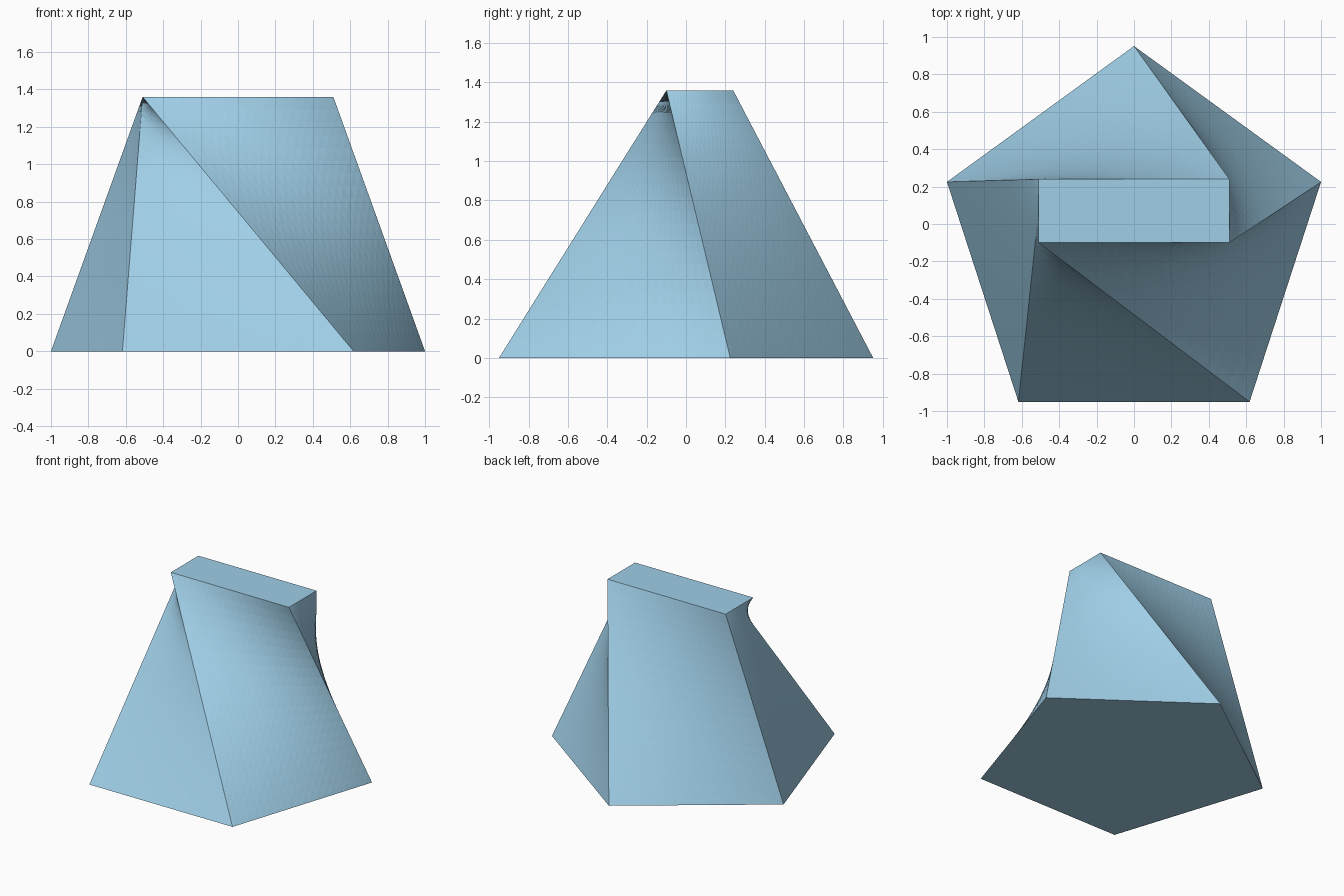
import bpy, bmesh
from math import cos, sin, radians
from mathutils import Vector

if "Cube" in bpy.data.objects:
    bpy.data.objects.remove(bpy.data.objects["Cube"])

N = 20            # subdivisions per side and along the height
HEIGHT = 1.36
R, CY = 1.0515, -0.10

# Pentagon base and the matching points on the rectangular top
base = [Vector((R * cos(radians(90 + 72 * i)), CY + R * sin(radians(90 + 72 * i)), 0))
        for i in range(5)]
top = [Vector((x, y, HEIGHT)) for x, y in
       ((0.51, 0.24), (-0.51, 0.24), (-0.51, 0.07), (-0.51, -0.10), (0.51, -0.10))]


def outline(points):
    """Split every side of a closed outline into N equal steps."""
    return [p.lerp(points[(i + 1) % len(points)], k / N)
            for i, p in enumerate(points) for k in range(N)]


# Ruled side surfaces, built as stacked rings
low, high = outline(base), outline(top)
count = len(low)
bm = bmesh.new()
rings = [[bm.verts.new(a.lerp(b, s / N)) for a, b in zip(low, high)]
         for s in range(N + 1)]
for r0, r1 in zip(rings, rings[1:]):
    for i in range(count):
        j = (i + 1) % count
        bm.faces.new((r0[i], r0[j], r1[j]))
        bm.faces.new((r0[i], r1[j], r1[i]))

# Flat base and top
bm.faces.new(rings[0][::-1])
bm.faces.new(rings[-1])

mesh = bpy.data.meshes.new("lofted_body")
bm.to_mesh(mesh)
bm.free()
body = bpy.data.objects.new("lofted_body", mesh)
bpy.context.collection.objects.link(body)

# Light blue material
mat = bpy.data.materials.new("light_blue")
mat.diffuse_color = (0.35, 0.62, 0.8, 1)
mat.use_nodes = True
mat.node_tree.nodes["Principled BSDF"].inputs["Base Color"].default_value = mat.diffuse_color
mesh.materials.append(mat)
